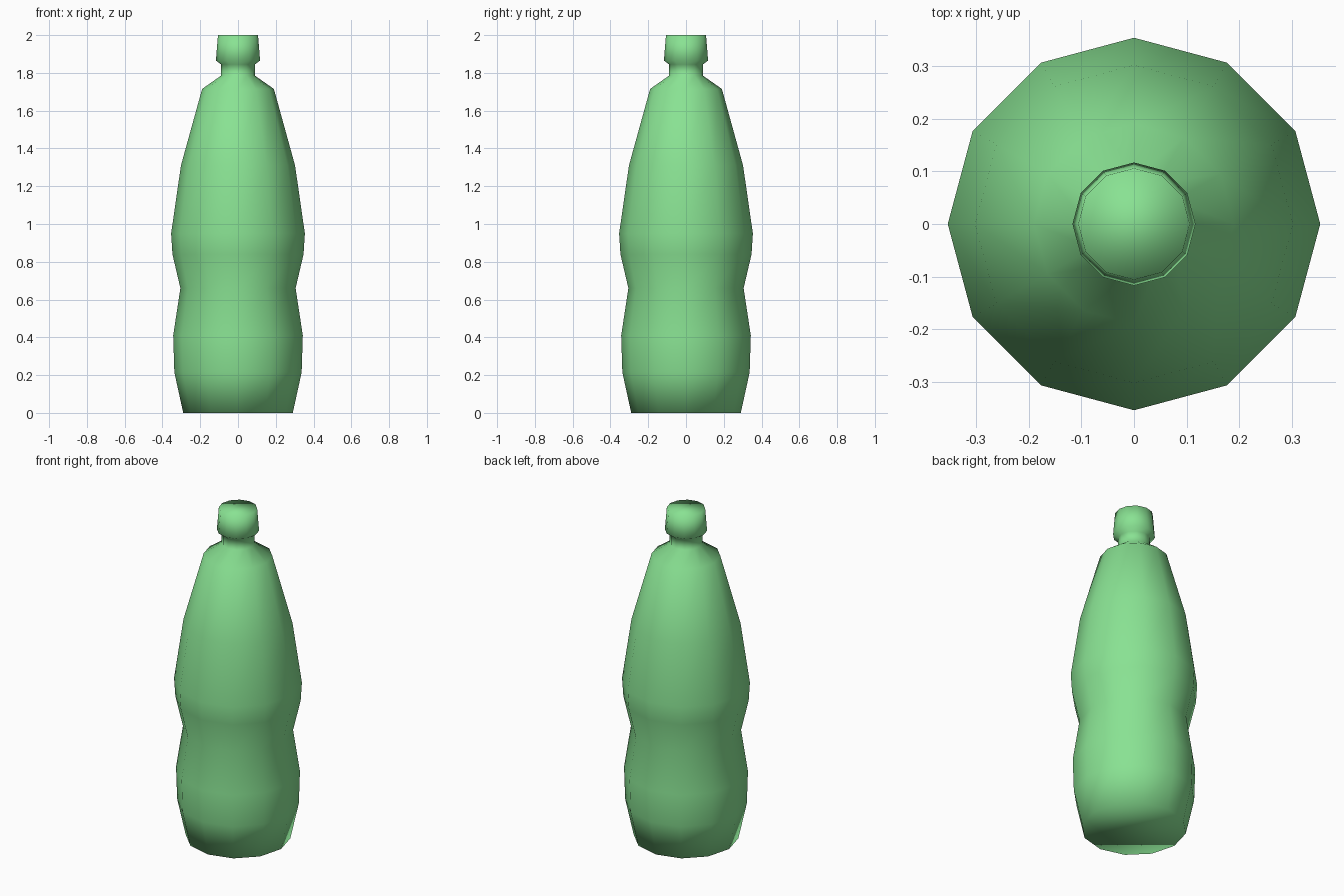
import bpy, bmesh
from math import cos, sin, pi

if "Cube" in bpy.data.objects:
    bpy.data.objects.remove(bpy.data.objects["Cube"])

SIDES = 12

# Silhouette from base to cap: (radius, height)
PROFILE = [
    (0.29, 0.0), (0.337, 0.215), (0.343, 0.41),        # foot and lower body
    (0.305, 0.66),                                     # waist
    (0.347, 0.84), (0.354, 0.95),                      # widest part
    (0.302, 1.31), (0.19, 1.715),                      # tapering upper body
    (0.09, 1.785), (0.09, 1.845),                      # shoulder and neck
    (0.117, 1.865), (0.106, 2.0),                      # cap
]


def lathe(name, profile, sides):
    bm = bmesh.new()
    rings = [[bm.verts.new((r * cos(2 * pi * i / sides), r * sin(2 * pi * i / sides), z))
              for i in range(sides)] for r, z in profile]
    for low, high in zip(rings, rings[1:]):
        for i in range(sides):
            j = (i + 1) % sides
            bm.faces.new((low[i], low[j], high[j], high[i]))
    bm.faces.new(rings[0][::-1])
    bm.faces.new(rings[-1])
    for f in bm.faces:
        f.smooth = True
    mesh = bpy.data.meshes.new(name)
    bm.to_mesh(mesh)
    bm.free()
    obj = bpy.data.objects.new(name, mesh)
    bpy.context.collection.objects.link(obj)
    return obj


# Bottle with cap, one smooth-shaded twelve-sided lathe
bottle = lathe("bottle", PROFILE, SIDES)
green = bpy.data.materials.new("green_plastic")
green.diffuse_color = (0.25, 0.76, 0.29, 1)
green.use_nodes = True
green.node_tree.nodes["Principled BSDF"].inputs["Base Color"].default_value = green.diffuse_color
bottle.data.materials.append(green)
